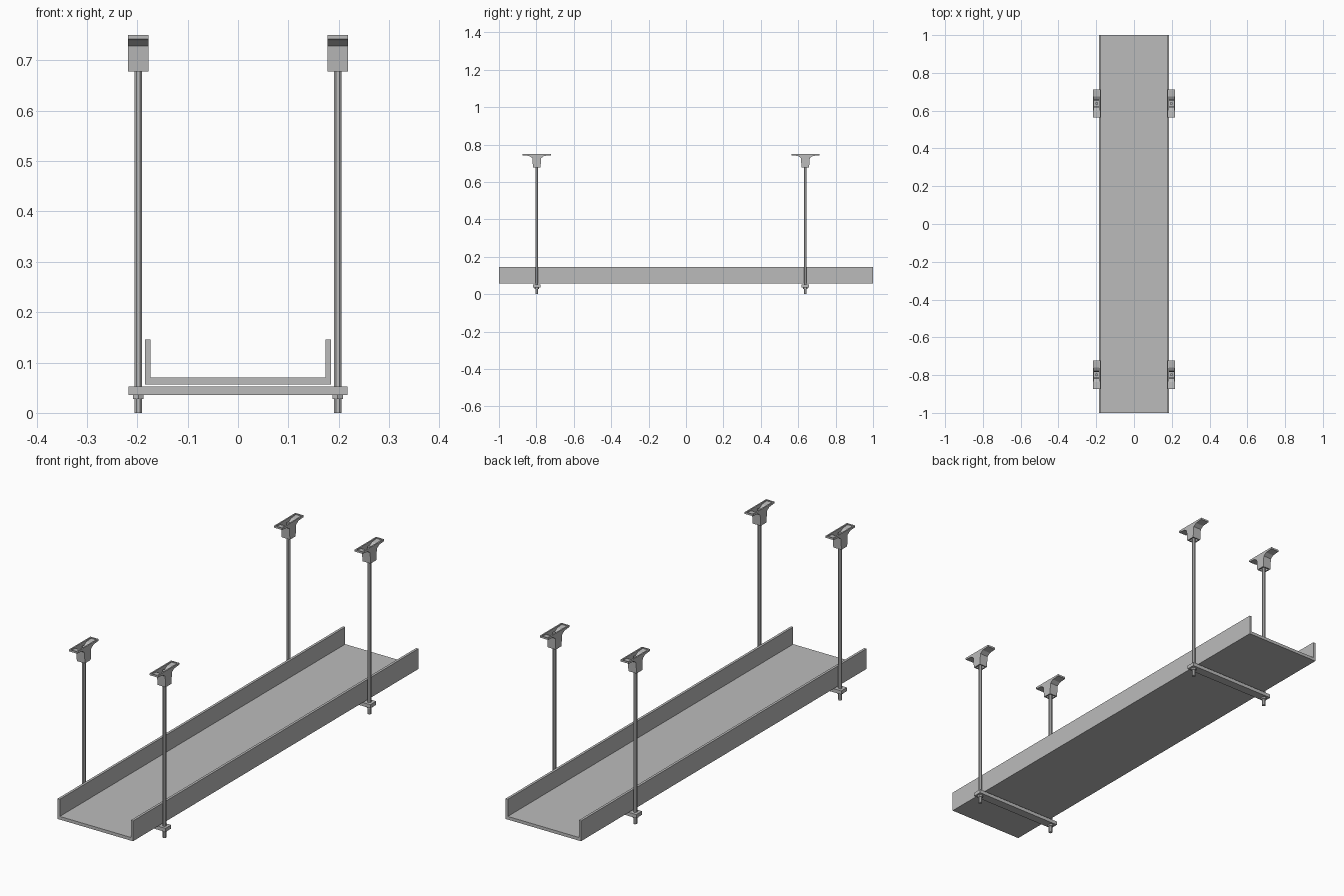
import bpy, bmesh, math
from mathutils import Vector

if "Cube" in bpy.data.objects:
    bpy.data.objects.remove(bpy.data.objects["Cube"], do_unlink=True)

steel = bpy.data.materials.new("galvanised grey")
steel.use_nodes = True
GREY = (0.5, 0.5, 0.5, 1)
steel.diffuse_color = GREY
steel.node_tree.nodes["Principled BSDF"].inputs["Base Color"].default_value = GREY


def finish(bm, name):
    bmesh.ops.recalc_face_normals(bm, faces=bm.faces)
    mesh = bpy.data.meshes.new(name)
    bm.to_mesh(mesh)
    bm.free()
    mesh.materials.append(steel)
    obj = bpy.data.objects.new(name, mesh)
    bpy.context.collection.objects.link(obj)
    return obj


def extrude(bm, points, offset):
    """Extrude a closed outline of 3D points along a vector."""
    face = bm.faces.new([bm.verts.new(p) for p in points])
    new = bmesh.ops.extrude_face_region(bm, geom=[face])["geom"]
    verts = [g for g in new if isinstance(g, bmesh.types.BMVert)]
    bmesh.ops.translate(bm, verts=verts, vec=Vector(offset))


def cylinder(name, x, y, z0, z1, radius, sides):
    bm = bmesh.new()
    ring = [(x + radius * math.cos(math.tau * (i + 0.5) / sides),
             y + radius * math.sin(math.tau * (i + 0.5) / sides), z0) for i in range(sides)]
    extrude(bm, ring, (0, 0, z1 - z0))
    return finish(bm, name)


# Open channel tray
W, T, LOW, FLOOR, TOP = 0.185, 0.011, 0.056, 0.07, 0.146
half = [(W, LOW), (W, TOP), (W - T, TOP), (W - T, FLOOR)]
outline = half + [(-x, z) for x, z in reversed(half)]
bm = bmesh.new()
extrude(bm, [(x, -1, z) for x, z in outline], (0, 2, 0))
finish(bm, "tray")

# Ceiling bracket outlines: lower sheet bent down into a hollow socket
outer = [(0.075, 0.75), (0.075, 0.742), (0.04, 0.739), (0.024, 0.728), (0.02, 0.678)]
inner = [(0.015, 0.678), (0.019, 0.731), (0.038, 0.743), (0.07, 0.746), (0.07, 0.75)]
PLATE, HALF_X = 0.006, 0.02


def bracket(name, cx, cy):
    bm = bmesh.new()
    # Cheek plates
    cheek = outer + [(-y, z) for y, z in reversed(outer)]
    for x in (-HALF_X, HALF_X - PLATE):
        extrude(bm, [(cx + x, cy + y, z) for y, z in cheek], (PLATE, 0, 0))
    # Bent sheets on both sides of the rod
    for s in (-1, 1):
        extrude(bm, [(cx - HALF_X + PLATE, cy + s * y, z) for y, z in outer + inner],
                (2 * (HALF_X - PLATE), 0, 0))
    return finish(bm, name)


# Two hangers, each with a cross bar, rods, nuts and brackets
ROD_X = 0.198
for end, y in (("front", -0.798), ("back", 0.638)):
    bm = bmesh.new()
    extrude(bm, [(-0.217, y - 0.02, 0.036), (0.217, y - 0.02, 0.036),
                 (0.217, y + 0.02, 0.036), (-0.217, y + 0.02, 0.036)], (0, 0, 0.016))
    finish(bm, end + "_cross_bar")
    for side, x in (("right", -ROD_X), ("left", ROD_X)):
        tag = f"{end}_{side}_"
        cylinder(tag + "rod", x, y, 0, 0.74, 0.0082, 8)
        cylinder(tag + "nut", x, y, 0.028, 0.036, 0.012, 6)
        bracket(tag + "bracket", x, y)
